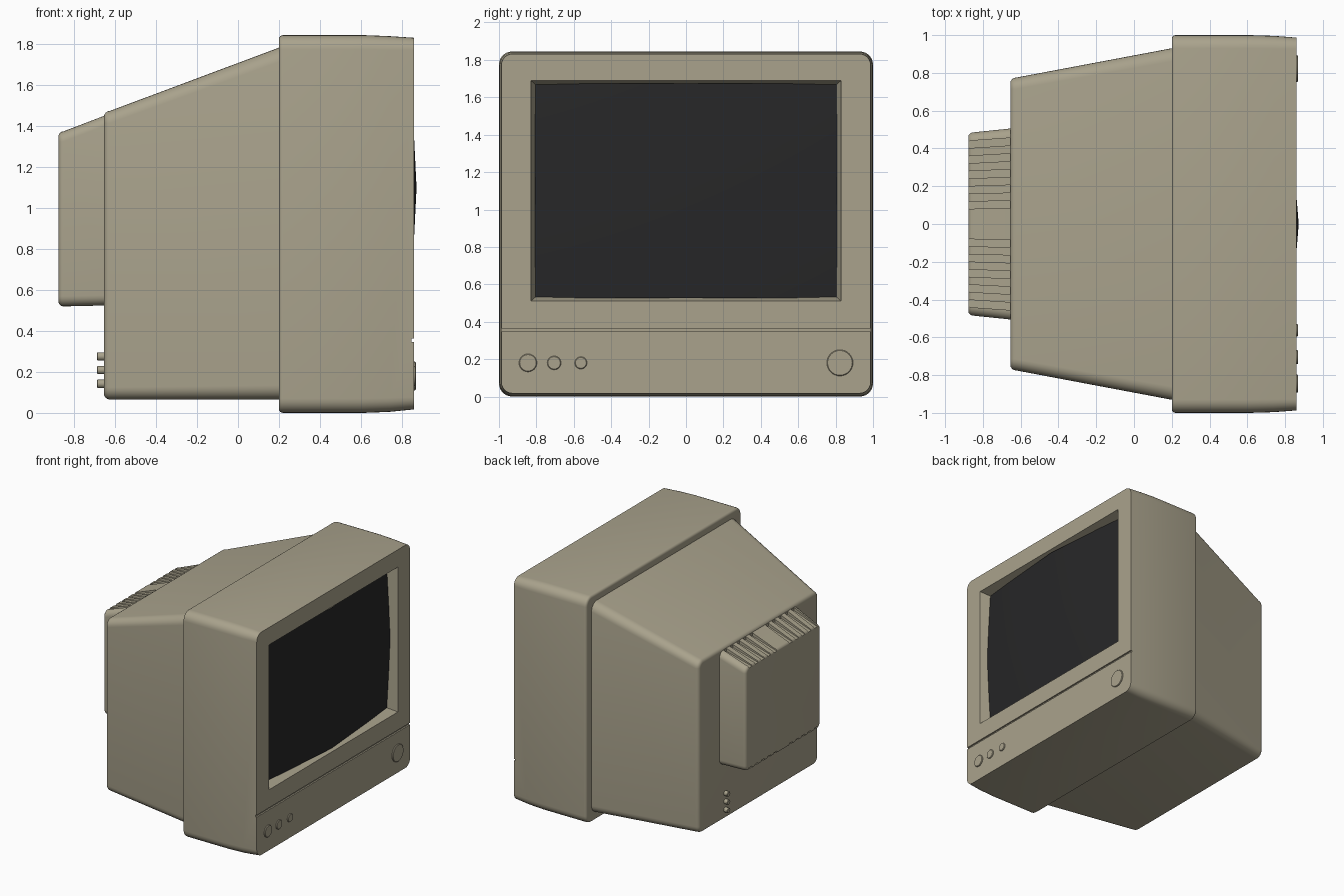
import bpy, bmesh
from math import pi, cos, sin
from mathutils import Matrix

if "Cube" in bpy.data.objects:
    bpy.data.objects.remove(bpy.data.objects["Cube"])


def material(name, color):
    m = bpy.data.materials.new(name)
    m.diffuse_color = color
    m.use_nodes = True
    m.node_tree.nodes["Principled BSDF"].inputs["Base Color"].default_value = m.diffuse_color
    return m


BEIGE = material("beige_plastic", (0.40, 0.365, 0.265, 1))
DARK = material("dark_glass", (0.02, 0.02, 0.021, 1))


def finish(name, bm, mat=BEIGE, smooth=True):
    bmesh.ops.recalc_face_normals(bm, faces=bm.faces)
    me = bpy.data.meshes.new(name)
    bm.to_mesh(me)
    bm.free()
    ob = bpy.data.objects.new(name, me)
    bpy.context.collection.objects.link(ob)
    me.materials.append(mat)
    if smooth:
        shade(ob)
    return ob


def select(ob):
    bpy.ops.object.select_all(action='DESELECT')
    ob.select_set(True)
    bpy.context.view_layer.objects.active = ob


def shade(ob):
    select(ob)
    bpy.ops.object.shade_smooth_by_angle()


def rounded_rect(x, hy, z0, z1, r, seg=6):
    pts = []
    centres = [(hy - r, z1 - r), (-hy + r, z1 - r), (-hy + r, z0 + r), (hy - r, z0 + r)]
    for q, (cy, cz) in enumerate(centres):
        for i in range(seg + 1):
            a = (q + i / seg) * pi / 2
            pts.append((x, cy + r * cos(a), cz + r * sin(a)))
    return pts


def skin(bm, rings):
    loops = [[bm.verts.new(p) for p in ring] for ring in rings]
    for a, b in zip(loops, loops[1:]):
        for i in range(len(a)):
            j = (i + 1) % len(a)
            bm.faces.new((a[i], a[j], b[j], b[i]))
    bm.faces.new(loops[0])
    bm.faces.new(loops[-1])


def shell(name, sections, edge):
    """Loft of rounded rectangles along x, with a rounded rear rim."""
    x, hy, z0, z1, r = sections[0]
    rings = []
    for i in range(5):
        a = i / 4 * pi / 2
        d = edge * (1 - sin(a))
        rings.append(rounded_rect(x + edge * (1 - cos(a)), hy - d, z0 + d, z1 - d, r - d))
    rings += [rounded_rect(*s) for s in sections[1:]]
    bm = bmesh.new()
    skin(bm, rings)
    return finish(name, bm)


def quad(x, y0, y1, z0, z1):
    return [(x, y0, z0), (x, y1, z0), (x, y1, z1), (x, y0, z1)]


def cut(ob, blocks):
    """Subtract tapered blocks, each given as a list of quads along x."""
    bm = bmesh.new()
    for rings in blocks:
        skin(bm, rings)
    cutter = finish("cutter", bm, smooth=False)
    cutter.hide_render = True
    mod = ob.modifiers.new("cut", 'BOOLEAN')
    mod.operation = 'DIFFERENCE'
    mod.solver = 'EXACT'
    mod.object = cutter
    select(ob)
    bpy.ops.object.modifier_apply(modifier=mod.name)
    bpy.data.objects.remove(cutter, do_unlink=True)
    shade(ob)


def disc(name, x0, x1, y, z, r, edge=0.004):
    bm = bmesh.new()
    ring = lambda x, rr: [(x, y + rr * cos(2 * pi * i / 32), z + rr * sin(2 * pi * i / 32))
                          for i in range(32)]
    skin(bm, [ring(x0, r), ring(x1 - edge, r), ring(x1, r - edge)])
    return finish(name, bm)


# Front bezel with screen opening and panel seam
bezel = shell("front_bezel", [
    (0.20, 1.0, 0.0, 1.845, 0.07),
    (0.61, 1.0, 0.0, 1.845, 0.07),
    (0.74, 0.996, 0.005, 1.84, 0.068),
    (0.86, 0.987, 0.017, 1.832, 0.06)], 0.02)
cut(bezel, [[quad(0.70, -0.778, 0.778, 0.555, 1.645),
             quad(0.86, -0.83, 0.83, 0.51, 1.69),
             quad(0.90, -0.83, 0.83, 0.51, 1.69)]])
cut(bezel, [[quad(0.848, -1.1, 1.1, 0.347, 0.363), quad(0.9, -1.1, 1.1, 0.347, 0.363)]])

# Bulging picture tube, a 2 x 2 patch
bm = bmesh.new()
bmesh.ops.create_grid(bm, x_segments=2, y_segments=2, size=1)
for v in bm.verts:
    u, w = v.co.x, v.co.y
    v.co = (0.872 - 0.066 * abs(u) - 0.028 * abs(w), 0.808 * u, 1.1 + 0.573 * w)
finish("screen", bm, DARK)

# Tapered rear housing
shell("rear_housing", [
    (-0.655, 0.775, 0.065, 1.475, 0.06),
    (0.23, 0.936, 0.065, 1.795, 0.07)], 0.03)

# Vent hump at the back, slotted on top and bottom
hump = shell("vent_hump", [
    (-0.877, 0.485, 0.52, 1.375, 0.05),
    (-0.63, 0.508, 0.525, 1.46, 0.05)], 0.025)
slots = []
for side in (-1, 1):
    for i in range(5):
        a, b = 0.08 + 0.08 * i, 0.118 + 0.08 * i
        for za, zb, zc, zd in ((1.35, 1.6, 1.425, 1.6), (0.4, 0.545, 0.4, 0.545)):
            slots.append([quad(-0.9, side * a, side * b, za, zb),
                          quad(-0.656, side * a * 1.04, side * b * 1.04, zc, zd)])
cut(hump, slots)

# Front controls: three buttons and a power knob
for name, y, r in (("button_large", -0.845, 0.048), ("button_medium", -0.705, 0.037),
                   ("button_small", -0.562, 0.033), ("power_knob", 0.823, 0.07)):
    disc(name, 0.845, 0.869, y, 0.18, r)

# Rear sockets
for i in range(3):
    disc(f"rear_socket_{i + 1}", -0.60, -0.688, 0.43, 0.142 + 0.067 * i, 0.02, -0.003).data
    ob = bpy.context.object
    for v in ob.data.vertices:
        if v.co.x < -0.687:
            v.co.y = 0.43 + (v.co.y - 0.43) * 0.75
            v.co.z = 0.142 + 0.067 * i + (v.co.z - 0.142 - 0.067 * i) * 0.75
